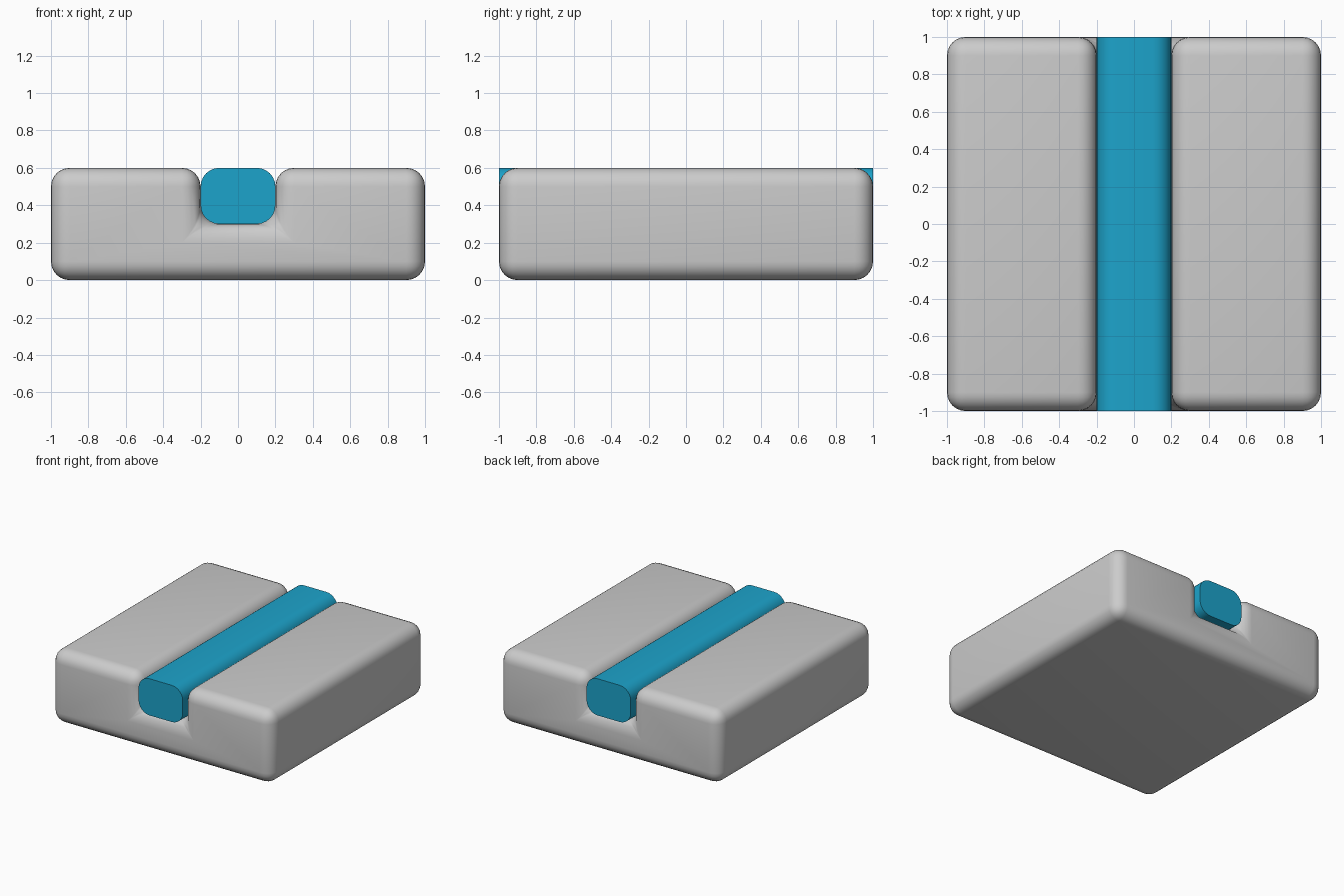
import bpy, bmesh, math

if "Cube" in bpy.data.objects:
    bpy.data.objects.remove(bpy.data.objects["Cube"])


def prism(name, profile):
    """Extrude an x-z profile along y from -1 to 1."""
    bm = bmesh.new()
    face = bm.faces.new([bm.verts.new((x, -1, z)) for x, z in profile])
    ext = bmesh.ops.extrude_face_region(bm, geom=[face], use_keep_orig=True)
    new = [g for g in ext["geom"] if isinstance(g, bmesh.types.BMVert)]
    bmesh.ops.translate(bm, verts=new, vec=(0, 2, 0))
    bmesh.ops.recalc_face_normals(bm, faces=bm.faces)
    return bm


def finish(bm, name):
    me = bpy.data.meshes.new(name)
    bm.to_mesh(me)
    bm.free()
    ob = bpy.data.objects.new(name, me)
    bpy.context.collection.objects.link(ob)
    bpy.ops.object.select_all(action="DESELECT")
    ob.select_set(True)
    bpy.context.view_layer.objects.active = ob
    return ob


# Grooved block, every edge rounded
half = [(1, 0), (1, 0.6), (0.2, 0.6), (0.2, 0.3)]
profile = half + [(-x, z) for x, z in reversed(half)]
block = finish(prism("block", profile), "grooved_block")
bev = block.modifiers.new("round_edges", "BEVEL")
bev.width = 0.1
bev.segments = 6
bev.limit_method = "ANGLE"
bpy.ops.object.shade_smooth()

# Blue bar filling the groove, rounded lengthwise with flat ends
bm = prism("bar", [(0.2, 0.3), (0.2, 0.6), (-0.2, 0.6), (-0.2, 0.3)])
long_edges = [e for e in bm.edges if abs(e.verts[0].co.y - e.verts[1].co.y) > 1]
bmesh.ops.bevel(bm, geom=long_edges, offset=0.1, segments=6, profile=0.5,
                affect="EDGES", clamp_overlap=True)
bar = finish(bm, "inlay_bar")
bpy.ops.object.shade_smooth_by_angle(angle=math.radians(30))
blue = bpy.data.materials.new("blue")
blue.diffuse_color = (0.012, 0.37, 0.6, 1)
blue.use_nodes = True
blue.node_tree.nodes["Principled BSDF"].inputs["Base Color"].default_value = blue.diffuse_color
bar.data.materials.append(blue)
